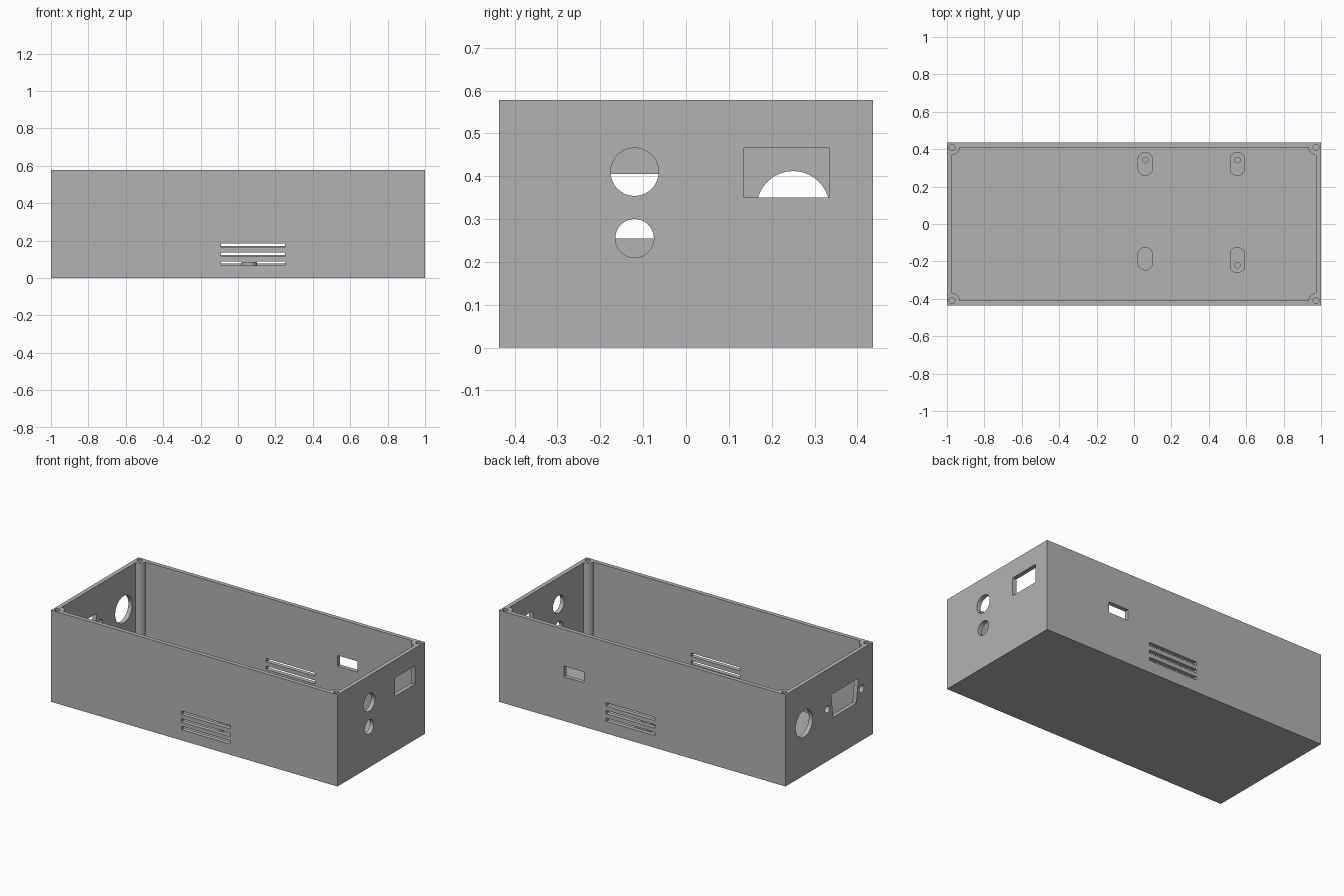
import bpy, bmesh, math
from mathutils import Matrix

cube = bpy.data.objects.get("Cube")
if cube:
    bpy.data.objects.remove(cube, do_unlink=True)

L, W, H, T = 1.0, 0.436, 0.578, 0.027    # half length, half width, height, wall
POST_R, SCREW_R, STAND_TOP = 0.04, 0.016, 0.085

grey = bpy.data.materials.new("plain grey")
grey.use_nodes = True
grey.diffuse_color = (0.45, 0.45, 0.45, 1)
grey.node_tree.nodes["Principled BSDF"].inputs["Base Color"].default_value = grey.diffuse_color

TO_X = Matrix(((0, 0, 1, 0), (1, 0, 0, 0), (0, 1, 0, 0), (0, 0, 0, 1)))  # profile (y, z) along x
TO_Y = Matrix(((1, 0, 0, 0), (0, 0, 1, 0), (0, 1, 0, 0), (0, 0, 0, 1)))  # profile (x, z) along y
TO_Z = Matrix.Identity(4)


def prism(name, points, lo, hi, axis=TO_Z):
    """Extrude a flat outline from lo to hi along an axis."""
    bm = bmesh.new()
    face = bm.faces.new([bm.verts.new((u, v, lo)) for u, v in points])
    ext = bmesh.ops.extrude_face_region(bm, geom=[face])
    for v in ext["geom"]:
        if isinstance(v, bmesh.types.BMVert):
            v.co.z = hi
    bm.transform(axis)
    bmesh.ops.recalc_face_normals(bm, faces=bm.faces)
    mesh = bpy.data.meshes.new(name)
    bm.to_mesh(mesh)
    bm.free()
    mesh.materials.append(grey)
    obj = bpy.data.objects.new(name, mesh)
    bpy.context.collection.objects.link(obj)
    return obj


def rect(u0, u1, v0, v1):
    return [(u0, v0), (u1, v0), (u1, v1), (u0, v1)]


def arc(u, v, r, start=0, sweep=360, n=40):
    count = n if sweep == 360 else n + 1
    angles = [math.radians(start + sweep * i / n) for i in range(count)]
    return [(u + r * math.cos(a), v + r * math.sin(a)) for a in angles]


def cut(target, cutter):
    """Subtract the cutter, then discard it."""
    bpy.context.view_layer.objects.active = target
    mod = target.modifiers.new("cut", 'BOOLEAN')
    mod.operation, mod.solver, mod.object = 'DIFFERENCE', 'EXACT', cutter
    bpy.ops.object.modifier_apply(modifier=mod.name)
    bpy.data.objects.remove(cutter, do_unlink=True)


def smooth(obj):
    bpy.ops.object.select_all(action='DESELECT')
    obj.select_set(True)
    bpy.context.view_layer.objects.active = obj
    bpy.ops.object.shade_smooth_by_angle(angle=math.radians(30))


# Open box; the cavity outline leaves a quarter-round screw post in each corner
case = prism("case", rect(-L, L, -W, W), 0, H)
ix, iy = L - T, W - T
cavity = []
for sx, sy, start in ((1, 1, 270), (-1, 1, 360), (-1, -1, 90), (1, -1, 180)):
    cavity += arc(sx * ix, sy * iy, POST_R, start, -90, 12)
cut(case, prism("cavity", cavity, T, H + 0.1))
for sx in (-1, 1):
    for sy in (-1, 1):
        cut(case, prism("screw_hole", arc(sx * ix, sy * iy, SCREW_R, n=24), H - 0.2, H + 0.1))

# Vent slots through the front and back walls
for side, lift in ((-1, 0), (1, 0.009)):
    for i in range(3):
        z = 0.067 + 0.048 * i + lift
        cut(case, prism("vent", rect(-0.09, 0.252, z, z + 0.022),
                        side * W - 0.06, side * W + 0.06, TO_Y))

# Small window in the back wall
cut(case, prism("back_window", rect(0.408, 0.548, 0.278, 0.346), W - 0.06, W + 0.06, TO_Y))

# Openings in the right and left end walls
right_end = [arc(-0.12, 0.41, 0.056), arc(-0.12, 0.255, 0.045),
             rect(0.135, 0.335, 0.35, 0.466)]
left_end = [arc(0.25, 0.327, 0.085), arc(0.018, 0.328, 0.023), arc(-0.322, 0.328, 0.023),
            [(-0.27, 0.255), (-0.04, 0.255), (-0.02, 0.405), (-0.29, 0.405)]]
for side, openings in ((1, right_end), (-1, left_end)):
    for outline in openings:
        cut(case, prism("opening", outline, side * L - 0.06, side * L + 0.06, TO_X))
smooth(case)

# Rounded standoffs on the floor, three of them with a blind hole
standoffs = (("left_back", 0.06, 0.257, 0.385, 0.342), ("right_back", 0.553, 0.257, 0.385, 0.342),
             ("left_front", 0.06, -0.248, -0.123, None), ("right_front", 0.553, -0.262, -0.123, -0.22))
for label, x, y0, y1, hole in standoffs:
    r = 0.041
    outline = arc(x, y1 - r, r, 0, 180, 16) + arc(x, y0 + r, r, 180, 180, 16)
    post = prism("standoff_" + label, outline, T - 0.005, STAND_TOP)
    if hole is not None:
        cut(post, prism("pin_hole", arc(x, hole, 0.015, n=20), T + 0.005, STAND_TOP + 0.05))
    smooth(post)
